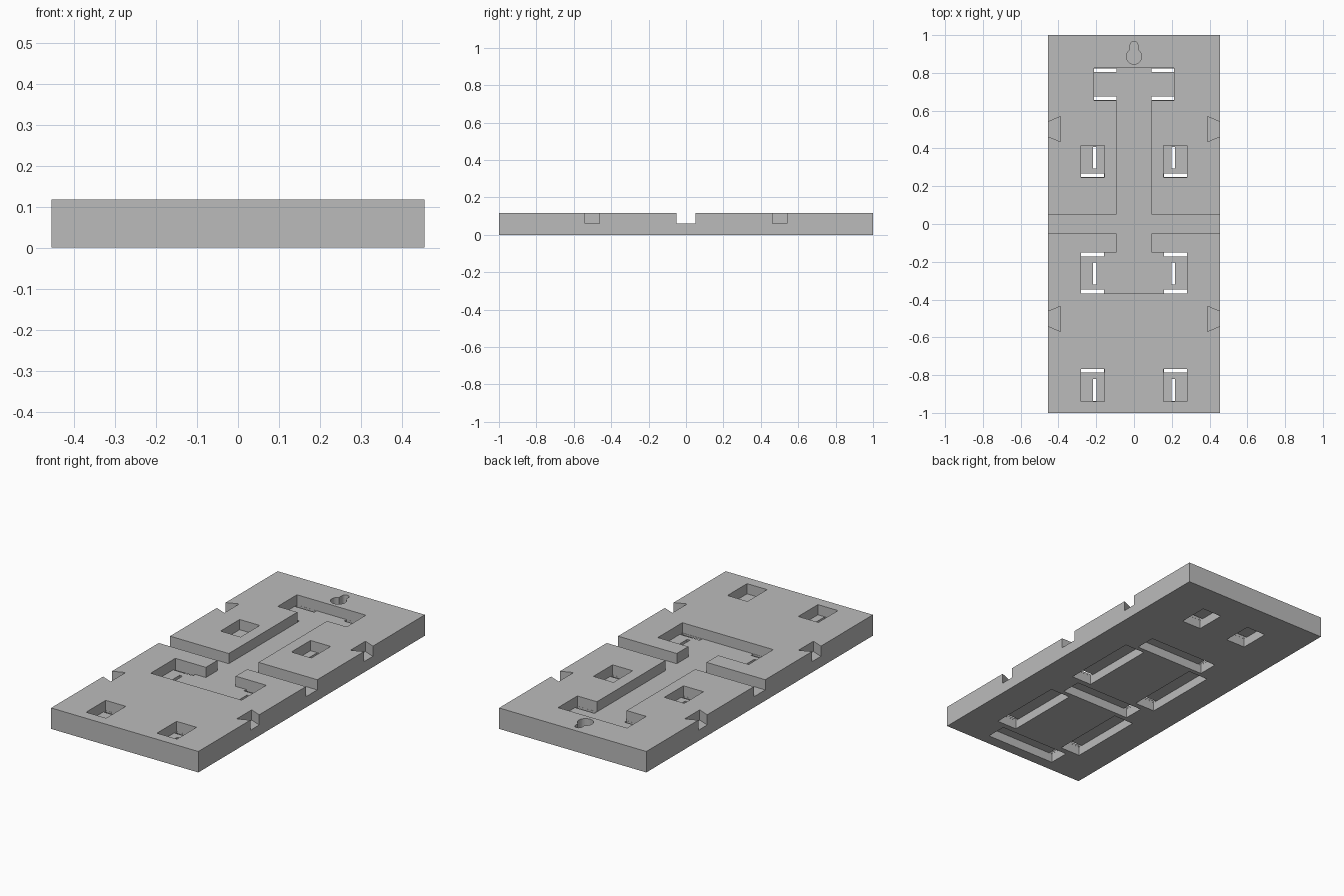
import bpy, bmesh, math

if "Cube" in bpy.data.objects:
    bpy.data.objects.remove(bpy.data.objects["Cube"], do_unlink=True)

TOP, FLOOR, CEILING = 0.117, 0.06, 0.05
HALF_W = 0.455

grey = bpy.data.materials.new("plain grey")
grey.use_nodes = True
grey.diffuse_color = (0.5, 0.5, 0.5, 1)
grey.node_tree.nodes["Principled BSDF"].inputs["Base Color"].default_value = grey.diffuse_color


def rect(x0, x1, y0, y1):
    return [(x0, y0), (x1, y0), (x1, y1), (x0, y1)]


def mirrored(outline):
    return [(-x, y) for x, y in reversed(outline)]


def prisms(name, outlines, z0, z1):
    """One object holding a separate upright prism for each outline."""
    bm = bmesh.new()
    for outline in outlines:
        face = bm.faces.new([bm.verts.new((x, y, z0)) for x, y in outline])
        result = bmesh.ops.extrude_face_region(bm, geom=[face])
        verts = [g for g in result["geom"] if isinstance(g, bmesh.types.BMVert)]
        bmesh.ops.translate(bm, verts=verts, vec=(0, 0, z1 - z0))
    bmesh.ops.recalc_face_normals(bm, faces=bm.faces)
    mesh = bpy.data.meshes.new(name)
    bm.to_mesh(mesh)
    bm.free()
    mesh.materials.append(grey)
    obj = bpy.data.objects.new(name, mesh)
    bpy.context.collection.objects.link(obj)
    return obj


def cut(body, cutter):
    mod = body.modifiers.new(cutter.name, "BOOLEAN")
    mod.operation = "DIFFERENCE"
    mod.solver = "EXACT"
    mod.object = cutter
    bpy.context.view_layer.objects.active = body
    bpy.ops.object.modifier_apply(modifier=mod.name)
    bpy.data.objects.remove(cutter, do_unlink=True)


plate = prisms("display_plate", [rect(-HALF_W, HALF_W, -1, 1)], 0, TOP)

# Wiring channel on the upper face, one half mirrored
half = [(0.213, 0.825), (0.213, 0.655), (0.092, 0.655), (0.092, 0.05), (0.5, 0.05),
        (0.5, -0.05), (0.092, -0.05), (0.092, -0.152), (0.281, -0.152), (0.281, -0.369)]
top_cuts = [half + mirrored(half)]

# Corner pockets and dovetail edge notches
for y0, y1 in ((0.247, 0.416), (-0.94, -0.767)):
    pocket = rect(0.157, 0.281, y0, y1)
    top_cuts += [pocket, mirrored(pocket)]
for y in (0.502, -0.502):
    notch = [(0.39, y - 0.066), (HALF_W, y - 0.039), (0.5, y - 0.02),
             (0.5, y + 0.02), (HALF_W, y + 0.039), (0.39, y + 0.066)]
    top_cuts += [notch, mirrored(notch)]

# Keyhole for hanging
keyhole = []
for centre, radius, start, end in ((0.887, 0.041, 120, 420), (0.947, 0.02, 0, 180)):
    steps = 24
    for i in range(steps + 1):
        a = math.radians(start + (end - start) * i / steps)
        keyhole.append((radius * math.cos(a), centre + radius * math.sin(a)))
top_cuts.append(keyhole)
cut(plate, prisms("top_cutter", top_cuts, FLOOR, TOP + 0.05))

# Light wells on the underside and thin slots through their ends
wells, slots = [], []
GAP, E = 0.021, 0.0006
for y in (0.351, -0.262, -0.879):
    wells.append(rect(-0.217, 0.217, y - 0.058, y + 0.058))
    slot = rect(0.199, 0.217 - E, y - 0.058 + E, y + 0.058 - E)
    slots += [slot, mirrored(slot)]
for x0, x1, y0, y1 in ((0.157, 0.281, -0.172, 0.268), (0.157, 0.281, -0.788, -0.347),
                       (0.092, 0.213, 0.655, 0.825)):
    well = rect(x0, x1, y0, y1)
    wells += [well, mirrored(well)]
    for a, b in ((y0, y0 + GAP), (y1 - GAP, y1)):
        slot = rect(x0 + E, x1 - E, a + E, b - E)
        slots += [slot, mirrored(slot)]
cut(plate, prisms("well_cutter", wells, -0.05, CEILING))
cut(plate, prisms("slot_cutter", slots, CEILING - 0.02, FLOOR + 0.02))
